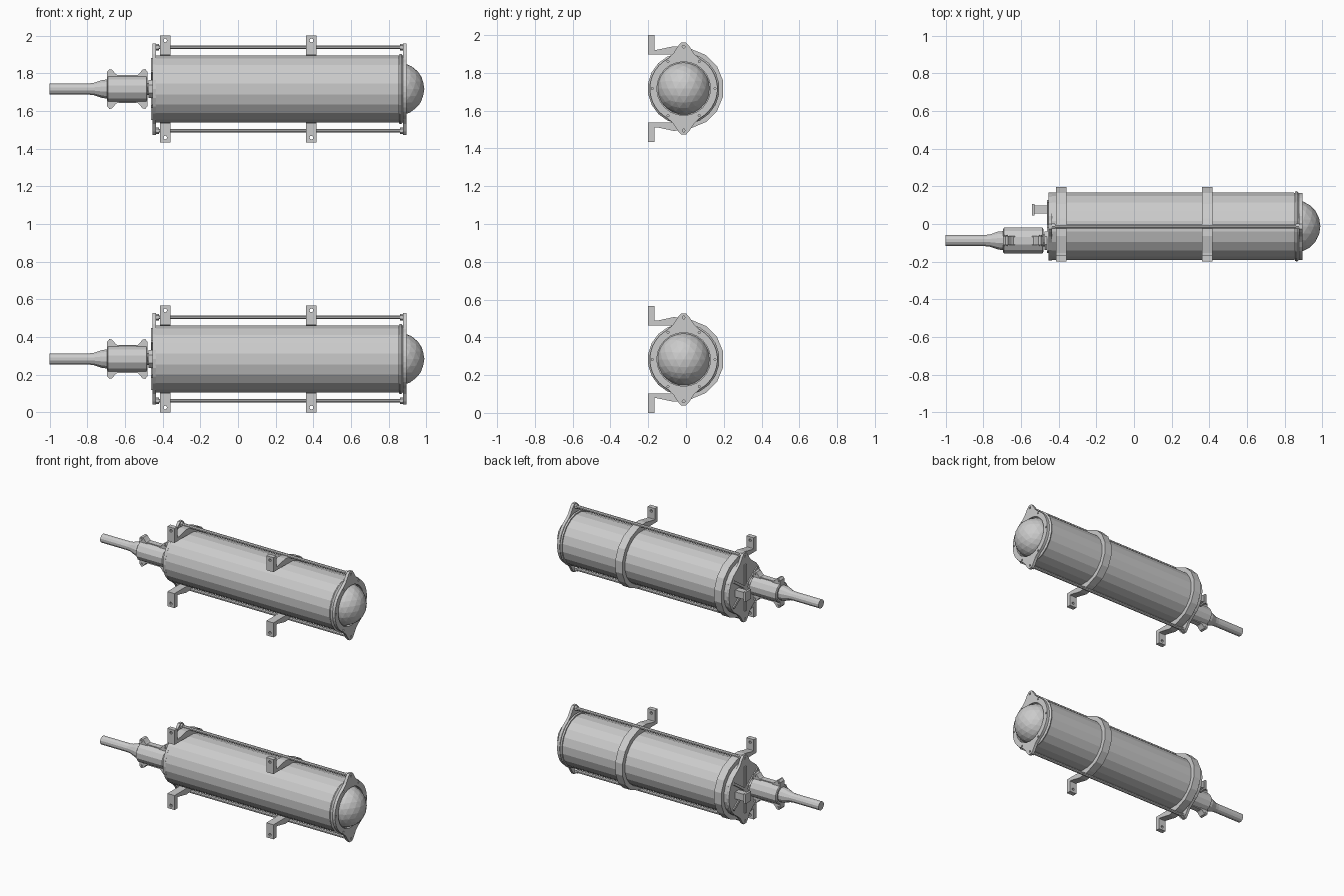
import bpy, bmesh, math
from mathutils import Matrix, Vector

if "Cube" in bpy.data.objects:
    bpy.data.objects.remove(bpy.data.objects["Cube"])

CY, CZ, LIFT = -0.0125, 0.283, 1.434      # unit axis, and height step to the second unit
ON_X = Matrix(((0, 0, 1, 0), (1, 0, 0, 0), (0, 1, 0, 0), (0, 0, 0, 1)))   # outline in y,z
ON_Y = Matrix(((1, 0, 0, 0), (0, 0, -1, 0), (0, 1, 0, 0), (0, 0, 0, 1)))  # outline in x,z
parts = []


def add(name, mesh):
    mesh.name = name
    ob = bpy.data.objects.new(name, mesh)
    bpy.context.collection.objects.link(ob)
    parts.append(ob)
    return ob


def ring(r, n, c=(0, 0), a0=0.0, a1=360.0, closed=True):
    m = n if closed else n - 1
    return [(c[0] + r * math.cos(math.radians(a0 + (a1 - a0) * i / m)),
             c[1] + r * math.sin(math.radians(a0 + (a1 - a0) * i / m))) for i in range(n)]


def plate(name, loops, lo, hi, frame):
    """Extruded outline; loops after the first are holes. lo/hi lie along the frame normal."""
    cu = bpy.data.curves.new(name, 'CURVE')
    cu.dimensions, cu.fill_mode, cu.extrude = '2D', 'BOTH', abs(hi - lo) / 2
    for loop in loops:
        sp = cu.splines.new('POLY')
        sp.points.add(len(loop) - 1)
        for p, (a, b) in zip(sp.points, loop):
            p.co = (a, b, 0, 1)
        sp.use_cyclic_u = True
    tmp = bpy.data.objects.new(name, cu)
    bpy.context.collection.objects.link(tmp)
    dg = bpy.context.evaluated_depsgraph_get()
    me = bpy.data.meshes.new_from_object(tmp.evaluated_get(dg))
    bpy.data.objects.remove(tmp)
    bpy.data.curves.remove(cu)
    mid = (lo + hi) / 2
    off = Vector((mid, 0, CZ)) if frame is ON_X else Vector((0, mid, CZ))
    me.transform(Matrix.Translation(off) @ frame)
    bm = bmesh.new()
    bm.from_mesh(me)
    bmesh.ops.remove_doubles(bm, verts=bm.verts, dist=1e-5)
    bmesh.ops.recalc_face_normals(bm, faces=bm.faces)
    for f in bm.faces:
        f.smooth = False
    bm.to_mesh(me)
    bm.free()
    return add(name, me)


def lathe(name, profile, n, y=CY, z=0.0):
    """Turned part along x; profile holds (x, radius)."""
    bm = bmesh.new()
    rows = [[bm.verts.new((x, y + a, CZ + z + b)) for a, b in ring(r, n, a0=180 / n, a1=360 + 180 / n)]
            for x, r in profile]
    for r0, r1 in zip(rows, rows[1:]):
        for i in range(n):
            j = (i + 1) % n
            bm.faces.new((r0[i], r0[j], r1[j], r1[i]))
    bm.faces.new(rows[0])
    bm.faces.new(rows[-1])
    bmesh.ops.recalc_face_normals(bm, faces=bm.faces)
    me = bpy.data.meshes.new(name)
    bm.to_mesh(me)
    bm.free()
    return add(name, me)


def box(name, x0, x1, y0, y1, z0, z1):
    return plate(name, [[(y0, z0), (y1, z0), (y1, z1), (y0, z1)]], x0, x1, ON_X)


def eared(r, n):
    """Round plate with a pointed lug at top and bottom."""
    lug = [(0.055, 0.185), (0.03, 0.225), (0.013, 0.243)]
    right = ring(r, n, a0=-62, a1=62, closed=False) + lug
    right = [(a, -b) for a, b in reversed(lug)] + right
    left = [(-a, b) for a, b in reversed(right)]
    return [(CY + a, b) for a, b in right + left]


# main tube with its end collars
lathe('tube', [(-0.437, 0.181), (0.85, 0.181), (0.868, 0.172)], 20)
lathe('front_collar', [(0.856, 0.186), (0.866, 0.19), (0.877, 0.178)], 20)

# front flange with lug and bolt holes
holes = [ring(0.008, 6, (CY, s * 0.222)) for s in (1, -1)]
bolts = [ring(0.006, 6, (CY + 0.166 * math.cos(math.radians(a)), 0.166 * math.sin(math.radians(a))))
         for a in range(0, 360, 60)]
plate('front_flange', [eared(0.179, 14), ring(0.142, 24, (CY, 0))] + holes + bolts, 0.876, 0.896, ON_X)

# faceted dome
bm = bmesh.new()
bmesh.ops.create_icosphere(bm, subdivisions=3, radius=0.141,
                           matrix=Matrix.Translation((0.849, CY, CZ)))
me = bpy.data.meshes.new('dome')
bm.to_mesh(me)
bm.free()
add('dome', me)

# rear plate and its ribs
plate('rear_plate', [eared(0.181, 9)] + holes, -0.455, -0.436, ON_X)
for i, ang in enumerate((35, 90, 145)):
    ca, sa = math.cos(math.radians(ang)), math.sin(math.radians(ang))
    rib = [(CY + u * 0.165 * ca - v * 0.009 * sa, u * 0.165 * sa + v * 0.009 * ca)
           for u, v in ((-1, -1), (1, -1), (1, 1), (-1, 1))]
    plate('rear_rib_%d' % i, [rib], -0.463, -0.454, ON_X)

# tie rods with end nuts
for s in (1, -1):
    lathe('tie_rod', [(-0.45, 0.011), (0.885, 0.011)], 8, z=s * 0.222)
    lathe('rod_nut', [(-0.437, 0.017), (-0.42, 0.017)], 6, z=s * 0.222)
    lathe('rod_nut', [(0.86, 0.017), (0.877, 0.017)], 6, z=s * 0.222)

# mounting straps: arms to the front, half ring around the back
arm = [(-0.1, 0.18), (-0.2, 0.18), (-0.2, 0.205), (-0.155, 0.205), (-0.065, 0.224), (-0.01, 0.22)]
outer = ring(0.213, 8, (CY, 0), 78.75, -78.75, closed=False)
inner = ring(0.179, 13, (CY, 0), -90, 90, closed=False)
strap = arm + outer + [(a, -b) for a, b in reversed(arm)] + inner
for x in (-0.387, 0.39):
    plate('strap', [strap], x - 0.028, x + 0.028, ON_X)
    for s in (1, -1):
        foot = [(x - 0.028, s * 0.18), (x + 0.028, s * 0.18), (x + 0.028, s * 0.283), (x - 0.028, s * 0.283)]
        plate('strap_foot', [foot, ring(0.01, 8, (x, s * 0.258))], -0.2, -0.167, ON_Y)

# cable connector: neck, barrel, tapered boot and cable
GY = -0.088
lathe('connector_neck', [(-0.5, 0.034), (-0.45, 0.034)], 12, GY)
lathe('neck_flange', [(-0.475, 0.053), (-0.455, 0.053)], 8, GY)
lathe('connector_barrel', [(-0.695, 0.064), (-0.69, 0.071), (-0.487, 0.071), (-0.482, 0.064)], 12, GY)
lathe('cable_boot', [(-0.79, 0.031), (-0.765, 0.034), (-0.72, 0.05), (-0.69, 0.052)], 12, GY)
lathe('cable', [(-1.0, 0.031), (-0.78, 0.031)], 12, GY)

# clamp lugs at both ends of the barrel, each with a screw
for s in (1, -1):
    for e in (1, -1):
        prof = [(0.045, 0.05), (0.107, 0.05), (0.107, 0.092), (0.095, 0.106),
                (0.08, 0.102), (0.062, 0.08), (0.045, 0.068)]
        plate('barrel_lug', [[(-0.588 + e * a, s * b) for a, b in prof]], GY - 0.024, GY + 0.024, ON_Y)
        plate('lug_screw', [ring(0.008, 6, (-0.588 + e * 0.092, s * 0.088))], GY - 0.03, GY + 0.03, ON_Y)
for s in (1, -1):
    box('barrel_seam', -0.64, -0.535, GY - 0.02, GY + 0.02, s * 0.06, s * 0.074)

# second fitting on the rear plate
box('side_fitting', -0.53, -0.45, 0.055, 0.098, -0.025, 0.025)
box('side_fitting_cap', -0.543, -0.528, 0.045, 0.107, -0.034, 0.034)

# the upper unit repeats the lower one
for ob in list(parts):
    twin = ob.copy()
    twin.name = 'upper_' + ob.name
    twin.location.z += LIFT
    bpy.context.collection.objects.link(twin)
